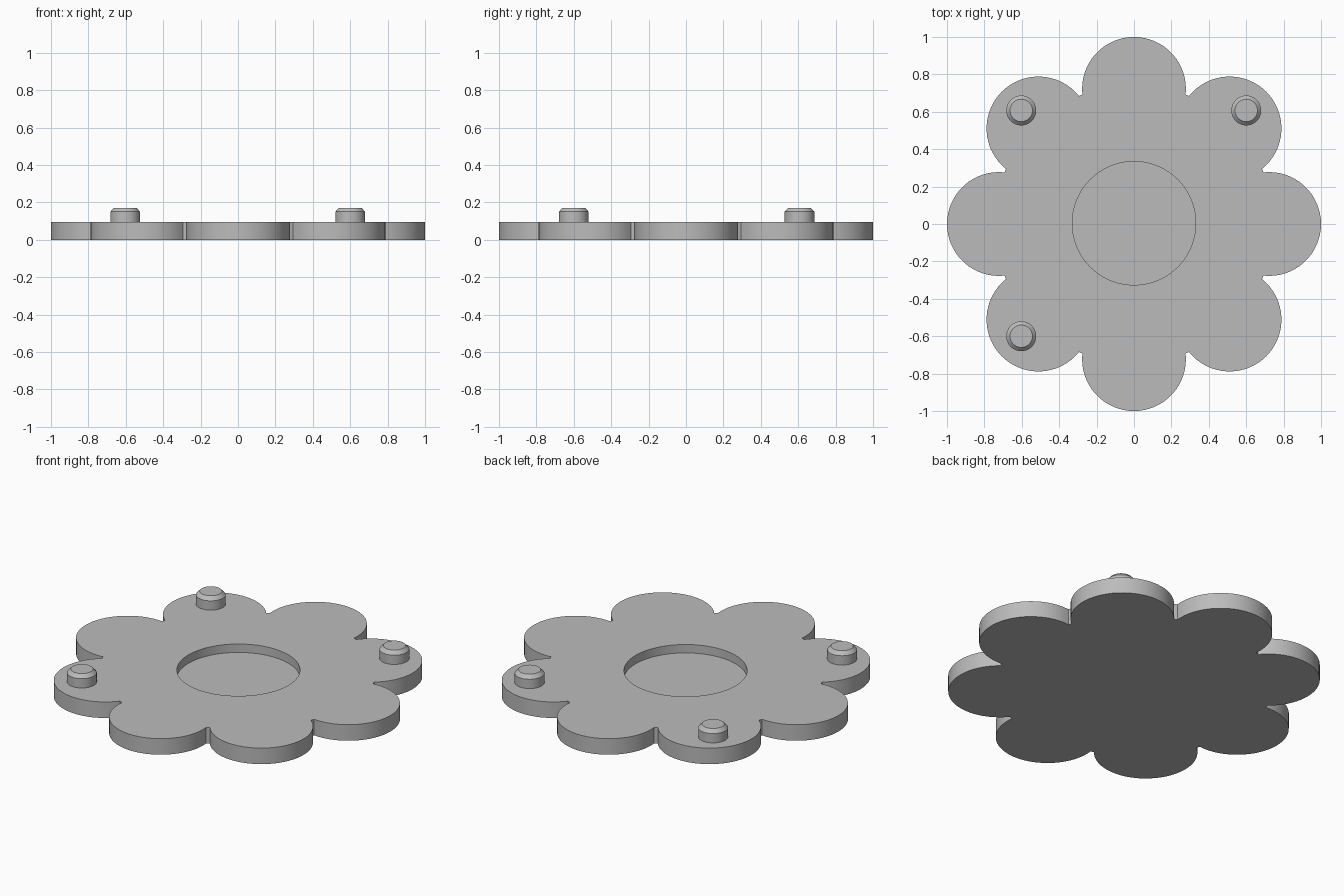
import bpy, bmesh, math

if "Cube" in bpy.data.objects:
    bpy.data.objects.remove(bpy.data.objects["Cube"])

PETALS, PETAL_DIST, PETAL_R, HUB_R = 8, 0.7225, 0.2775, 0.745
PLATE_TOP, RECESS_FLOOR, RECESS_R = 0.095, 0.045, 0.33

grey = bpy.data.materials.new("plain grey")
grey.diffuse_color = (0.5, 0.5, 0.5, 1)
grey.use_nodes = True
grey.node_tree.nodes["Principled BSDF"].inputs["Base Color"].default_value = grey.diffuse_color


def finish(bm, name, location=(0, 0, 0)):
    bmesh.ops.recalc_face_normals(bm, faces=bm.faces)
    mesh = bpy.data.meshes.new(name)
    bm.to_mesh(mesh)
    bm.free()
    mesh.materials.append(grey)
    obj = bpy.data.objects.new(name, mesh)
    obj.location = location
    bpy.context.collection.objects.link(obj)
    bpy.ops.object.select_all(action='DESELECT')
    obj.select_set(True)
    bpy.context.view_layer.objects.active = obj
    bpy.ops.object.shade_smooth_by_angle(angle=math.radians(30))
    return obj


def loft(bm, rings, cap_start=True):
    """Join stacked rings of points with quads and cap the ends."""
    loops = [[bm.verts.new(p) for p in ring] for ring in rings]
    for a, b in zip(loops, loops[1:]):
        for i in range(len(a)):
            j = (i + 1) % len(a)
            bm.faces.new((a[i], a[j], b[j], b[i]))
    if cap_start:
        bm.faces.new(loops[0])
    bm.faces.new(loops[-1])


# Scalloped outline: petal arcs that end on the hub circle
half = math.acos((HUB_R**2 + PETAL_DIST**2 - PETAL_R**2) / (2 * HUB_R * PETAL_DIST))
sweep = math.atan2(HUB_R * math.sin(half), HUB_R * math.cos(half) - PETAL_DIST)
STEPS = 32
outline = []
for k in range(PETALS):
    turn = k * math.tau / PETALS
    cx, cy = PETAL_DIST * math.cos(turn), PETAL_DIST * math.sin(turn)
    for s in range(STEPS + 1):
        a = turn - sweep + 2 * sweep * s / STEPS
        outline.append((cx + PETAL_R * math.cos(a), cy + PETAL_R * math.sin(a)))

# Flower plate with a round recess in the top
recess = []
for x, y in outline:
    a = math.atan2(y, x)
    recess.append((RECESS_R * math.cos(a), RECESS_R * math.sin(a) + 0.004))
bm = bmesh.new()
loft(bm, [[(x, y, 0) for x, y in outline],
          [(x, y, PLATE_TOP) for x, y in outline],
          [(x, y, PLATE_TOP) for x, y in recess],
          [(x, y, RECESS_FLOOR) for x, y in recess]])
finish(bm, "flower_plate")

# Three chamfered pegs
PEG_PROFILE = [(0.08, 0.0), (0.08, 0.055), (0.076, 0.059), (0.06, 0.076)]
for name, x, y in (("peg_back_left", -0.603, 0.607),
                   ("peg_back_right", 0.6, 0.607),
                   ("peg_front_left", -0.603, -0.6)):
    bm = bmesh.new()
    loft(bm, [[(r * math.cos(i * math.tau / 40), r * math.sin(i * math.tau / 40), z)
               for i in range(40)] for r, z in PEG_PROFILE], cap_start=False)
    finish(bm, name, (x, y, PLATE_TOP))
